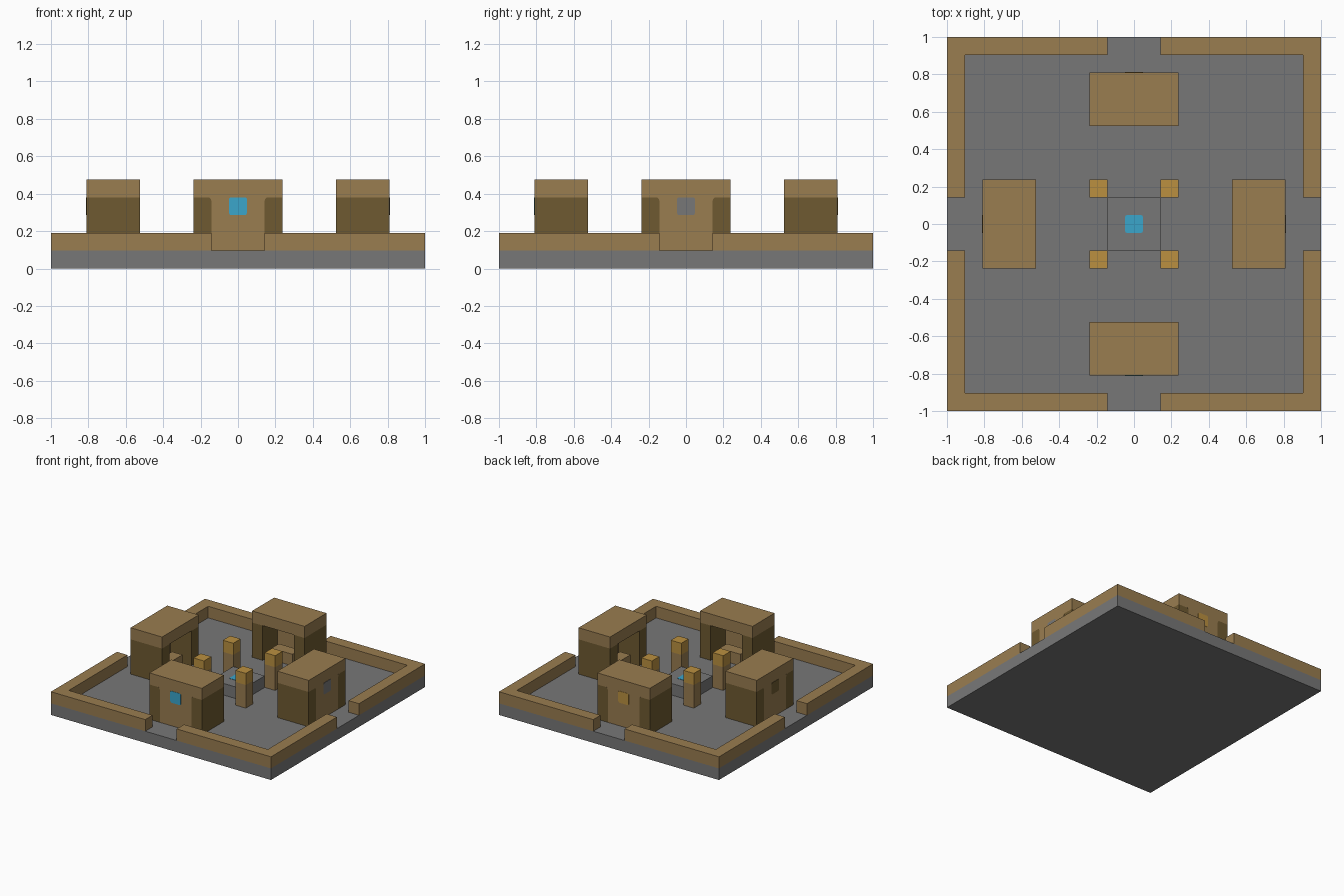
import bpy, bmesh, math
from mathutils import Matrix, Vector

cube = bpy.data.objects.get("Cube")
if cube:
    bpy.data.objects.remove(cube, do_unlink=True)

U = 1 / 21  # building module


def material(name, r, g, b):
    rgba = [(c / 255) ** 2.2 for c in (r, g, b)] + [1]
    m = bpy.data.materials.new(name)
    m.use_nodes = True
    m.diffuse_color = rgba
    m.node_tree.nodes["Principled BSDF"].inputs["Base Color"].default_value = rgba
    return m


STONE = material("grey stone", 119, 119, 119)
BROWN = material("sand brown", 152, 124, 81)
DARK = material("dark brown", 110, 90, 52)
GOLD = material("gold", 185, 143, 66)
BLUE = material("water blue", 61, 164, 202)


def prism(name, outline, low, high, mat, place=Matrix()):
    """Extrude an outline, measured in modules, from low to high."""
    bm = bmesh.new()
    face = bm.faces.new([bm.verts.new((x * U, y * U, low * U)) for x, y in outline])
    new = bmesh.ops.extrude_face_region(bm, geom=[face])["geom"]
    verts = [v for v in new if isinstance(v, bmesh.types.BMVert)]
    bmesh.ops.translate(bm, verts=verts, vec=Vector((0, 0, (high - low) * U)))
    bmesh.ops.recalc_face_normals(bm, faces=bm.faces[:])
    mesh = bpy.data.meshes.new(name)
    bm.to_mesh(mesh)
    bm.free()
    mesh.transform(place)
    mesh.materials.append(mat)
    obj = bpy.data.objects.new(name, mesh)
    bpy.context.collection.objects.link(obj)
    return obj


def box(name, x0, x1, y0, y1, low, high, mat, place=Matrix()):
    return prism(name, [(x0, y0), (x1, y0), (x1, y1), (x0, y1)], low, high, mat, place)


def rounded_square(half, r):
    """Square outline with rounded corners."""
    points = []
    for k in range(4):
        mid = math.radians(45 + 90 * k)
        cx = math.copysign(half - r, math.cos(mid))
        cy = math.copysign(half - r, math.sin(mid))
        for j in range(5):
            a = math.radians(90 * k + 22.5 * j)
            points.append((cx + r * math.cos(a), cy + r * math.sin(a)))
    return points


def spandrel(side, r):
    """Concave corner piece at the top of a shrine's side strip."""
    arc = [(3 + r - r * math.cos(a), 8 - r + r * math.sin(a))
           for a in (math.radians(18 * j) for j in range(6))]
    return [(side * x, z) for x, z in [(3, 8)] + arc]


# Ground slab and central plinth with its pool
box("ground_slab", -21, 21, -21, 21, 0, 2, STONE)
box("central_plinth", -3, 3, -3, 3, 2, 4, STONE)
prism("plinth_pool", rounded_square(1, 0.25), 3.95, 4.05, BLUE)

# Four identical quarters, each turned a quarter circle
SIDES = [("front", BLUE), ("left", STONE), ("back", GOLD), ("right", DARK)]
CORNER = [(21, 3), (21, 21), (3, 21), (3, 19), (19, 19), (19, 3)]

for k, (side, emblem) in enumerate(SIDES):
    turn = Matrix.Rotation(k * math.pi / 2, 4, "Z")
    # stands a flat outline upright against the outer shrine face
    upright = turn @ Matrix.Translation((0, -17 * U, 0)) @ Matrix.Rotation(math.pi / 2, 4, "X")

    # Boundary wall corner
    prism(f"{side}_corner_wall", CORNER, 2, 4, BROWN, turn)

    # Pillar with capital
    box(f"{side}_pillar", 3, 5, -5, -3, 2, 6, BROWN, turn)
    box(f"{side}_pillar_capital", 3, 5, -5, -3, 6, 8, GOLD, turn)

    # Shrine open towards the middle
    box(f"{side}_shrine_roof", -5, 5, -17, -11, 8, 10, BROWN, turn)
    box(f"{side}_shrine_outer_wall", -3, 3, -17, -15, 2, 8, BROWN, turn)
    for name, s in (("west", -1), ("east", 1)):
        x0, x1 = sorted((3 * s, 5 * s))
        box(f"{side}_shrine_{name}_wall", x0, x1, -17, -11, 2, 8, DARK, turn)
        prism(f"{side}_shrine_{name}_spandrel", spandrel(s, 0.4), -0.03, 0.03, BROWN, upright)
    box(f"{side}_shrine_altar", -2, 2, -14, -12, 2, 4, BROWN, turn)

    # Coloured emblem on the outer face
    prism(f"{side}_shrine_emblem", rounded_square(1, 0.25), -0.05, 0.05, emblem,
          upright @ Matrix.Translation((0, 7 * U, 0)))
